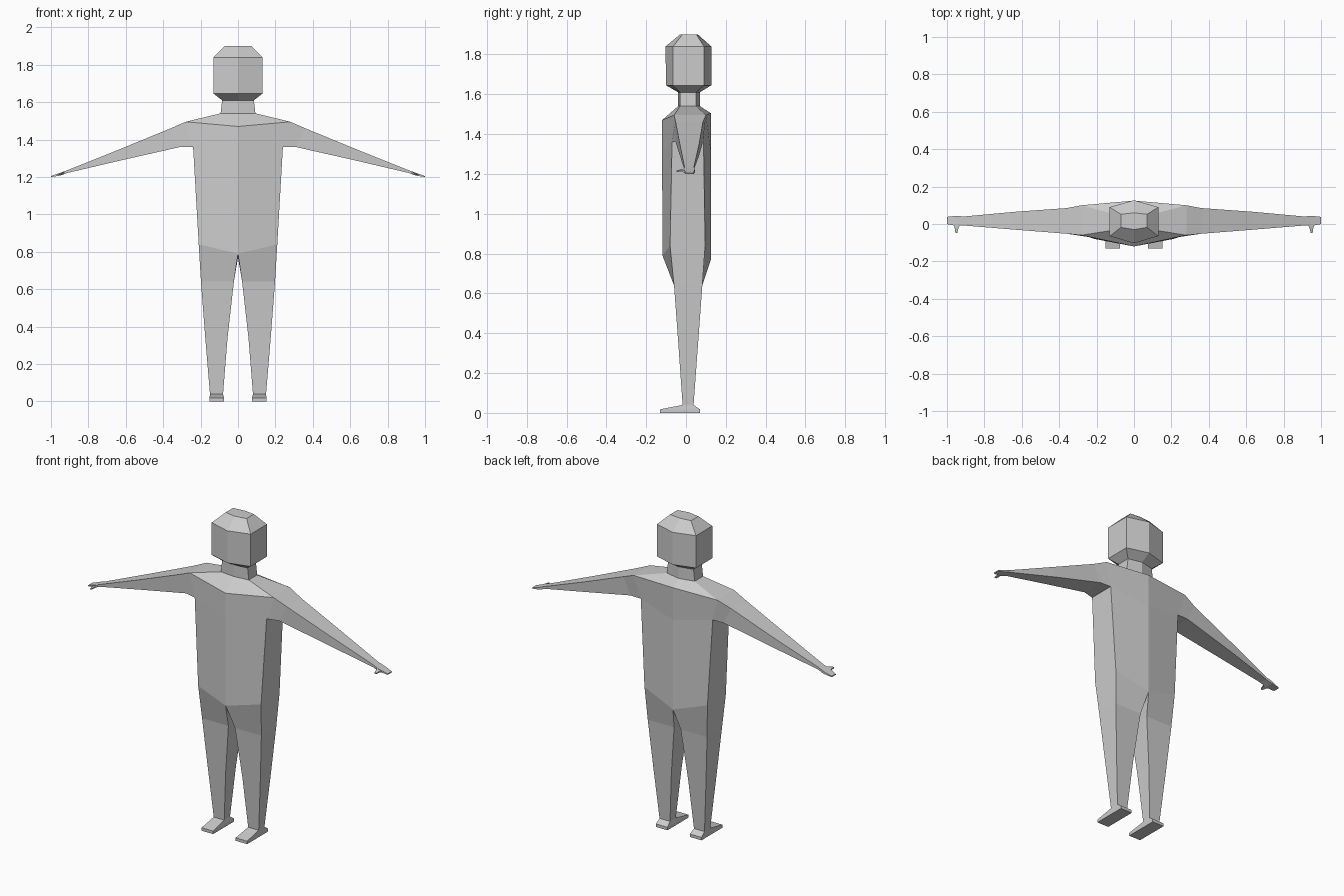
import bpy, bmesh

if "Cube" in bpy.data.objects:
    bpy.data.objects.remove(bpy.data.objects["Cube"])


def loft(name, rings, skip_inner=False, cap_start=False, cap_end=False):
    """Skin four-point rings in order, then mirror the part across x = 0."""
    bm = bmesh.new()
    vs = [[bm.verts.new(p) for p in r] for r in rings]
    for a, b in zip(vs, vs[1:]):
        for i in range(3 if skip_inner else 4):
            j = (i + 1) % 4
            bm.faces.new((a[i], b[i], b[j], a[j]))
    if cap_start:
        bm.faces.new(vs[0])
    if cap_end:
        bm.faces.new(vs[-1][::-1])
    me = bpy.data.meshes.new(name)
    bm.to_mesh(me)
    bm.free()
    ob = bpy.data.objects.new(name, me)
    bpy.context.collection.objects.link(ob)
    ob.modifiers.new("mirror", 'MIRROR').use_clip = True
    return ob


def half(x, z, front, side_front, side_back, back, z_front=None, z_back=None):
    """Right half of a six-sided ring, from centre front to centre back."""
    return [(0, front, z if z_front is None else z_front), (x, side_front, z),
            (x, side_back, z), (0, back, z if z_back is None else z_back)]


def leg_ring(x0, x1, y0, y1, z):
    return [(x0, y0, z), (x1, y0, z), (x1, y1, z), (x0, y1, z)]


def arm_ring(xt, xb, y0, y1, zt, zb):
    return [(xt, y0, zt), (xt, y1, zt), (xb, y1, zb), (xb, y0, zb)]


neck_base = half(0.093, 1.54, -0.04, -0.03, 0.05, 0.07)
shoulder = half(0.28, 1.495, -0.12, -0.06, 0.10, 0.125, 1.47, 1.505)
armpit = half(0.24, 1.36, -0.12, -0.07, 0.088, 0.125, 1.31, 1.31)
hip = half(0.21, 0.84, -0.118, -0.08, 0.096, 0.125, 0.79, 0.77)
ankle = leg_ring(0.08, 0.15, -0.017, 0.038, 0.04)

# Head and neck
loft("head", [
    half(0.07, 1.9, -0.03, -0.018, 0.052, 0.06),
    half(0.13, 1.84, -0.103, -0.065, 0.09, 0.127),
    half(0.13, 1.645, -0.1, -0.065, 0.09, 0.127),
    half(0.085, 1.61, -0.04, -0.03, 0.05, 0.07),
    neck_base], skip_inner=True, cap_start=True)

# Torso: shoulders, chest with the arm opening, then waist down to hips
loft("shoulders", [neck_base, shoulder], skip_inner=True)
loft("torso", [armpit, hip], skip_inner=True)
for name, i in (("chest_front", 0), ("chest_back", 2)):
    me = bpy.data.meshes.new(name)
    me.from_pydata([shoulder[i], armpit[i], armpit[i + 1], shoulder[i + 1]],
                   [], [(0, 1, 2, 3)])
    ob = bpy.data.objects.new(name, me)
    bpy.context.collection.objects.link(ob)
    ob.modifiers.new("mirror", 'MIRROR')

# Legs
loft("legs", [hip,
              leg_ring(0.022, 0.198, -0.06, 0.082, 0.64),
              leg_ring(0.056, 0.175, -0.038, 0.06, 0.34),
              ankle])

# Feet
loft("feet", [ankle,
              leg_ring(0.075, 0.152, -0.13, 0.07, 0.018),
              leg_ring(0.075, 0.152, -0.13, 0.07, 0.0)], cap_end=True)

# Arms and hands
loft("arms", [
    [shoulder[1], shoulder[2], armpit[2], armpit[1]],
    arm_ring(0.36, 0.31, -0.052, 0.085, 1.46, 1.36),
    arm_ring(0.64, 0.62, -0.03, 0.065, 1.345, 1.29),
    arm_ring(0.91, 0.91, -0.008, 0.04, 1.237, 1.222),
    arm_ring(0.95, 0.95, -0.01, 0.044, 1.222, 1.208),
    arm_ring(1.0, 1.0, 0.0, 0.038, 1.205, 1.199)], cap_end=True)

# Thumbs
loft("thumbs", [
    [(0.925, 0.0, 1.23), (0.965, 0.0, 1.215), (0.965, 0.0, 1.206), (0.925, 0.0, 1.217)],
    [(0.938, -0.02, 1.224), (0.959, -0.02, 1.217), (0.959, -0.02, 1.209), (0.938, -0.02, 1.214)],
    [(0.945, -0.047, 1.217), (0.955, -0.047, 1.215), (0.955, -0.047, 1.209), (0.945, -0.047, 1.21)],
], cap_end=True)
